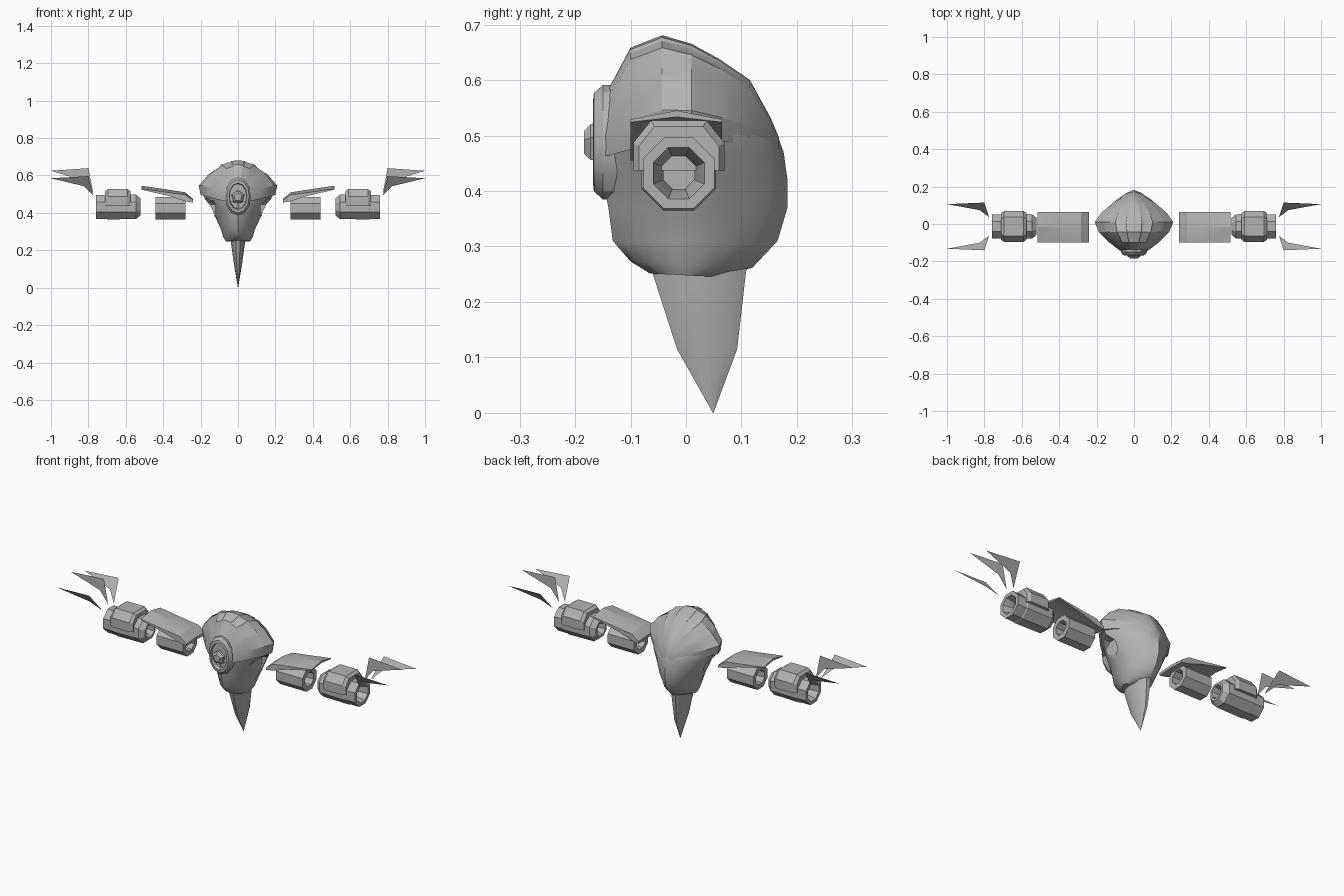
import bpy, bmesh, math

if "Cube" in bpy.data.objects:
    bpy.data.objects.remove(bpy.data.objects["Cube"])

grey = bpy.data.materials.new("plain grey")
grey.diffuse_color = (0.45, 0.45, 0.45, 1)
grey.use_nodes = True
grey.node_tree.nodes["Principled BSDF"].inputs["Base Color"].default_value = grey.diffuse_color
CY = -0.013   # arm axis, y


def finish(name, bm, angle=30, mirror=False):
    bmesh.ops.recalc_face_normals(bm, faces=bm.faces)
    me = bpy.data.meshes.new(name)
    bm.to_mesh(me)
    bm.free()
    me.materials.append(grey)
    ob = bpy.data.objects.new(name, me)
    bpy.context.collection.objects.link(ob)
    if mirror:
        mod = ob.modifiers.new("mirror", 'MIRROR')
        mod.use_axis[0] = True
        mod.use_mirror_merge = False
    bpy.ops.object.select_all(action='DESELECT')
    ob.select_set(True)
    bpy.context.view_layer.objects.active = ob
    bpy.ops.object.shade_smooth_by_angle(angle=math.radians(angle))
    return ob


def loft(name, rings, angle=30, mirror=False, caps=True, closed=False):
    """Skin a list of equal-length rings of points."""
    bm = bmesh.new()
    vr = [[bm.verts.new(p) for p in r] for r in rings]
    n = len(vr[0])
    pairs = list(zip(vr, vr[1:]))
    if closed:
        pairs.append((vr[-1], vr[0]))
    for a, b in pairs:
        for i in range(n):
            j = (i + 1) % n
            bm.faces.new((a[i], a[j], b[j], b[i]))
    if caps and not closed:
        bm.faces.new(vr[0])
        bm.faces.new(vr[-1])
    return finish(name, bm, angle, mirror)


def tube(name, profile, cz, sides=8, closed=True):
    """Lathe an (x, radius) profile about the arm axis."""
    rings = []
    for x, r in profile:
        r /= math.cos(math.pi / sides)
        rings.append([(x, CY + r * math.cos((i + .5) * math.tau / sides),
                       cz + r * math.sin((i + .5) * math.tau / sides)) for i in range(sides)])
    return loft(name, rings, 30, True, closed=closed)


def oval(z, rx, yf, yb, p, n=20):
    """Superellipse ring: half width rx, front yf, back yb."""
    cy, ry = (yf + yb) / 2, (yb - yf) / 2
    pts = []
    for i in range(n):
        c, s = math.cos(i * math.tau / n), math.sin(i * math.tau / n)
        k = (abs(c) ** p + abs(s) ** p) ** (-1 / p)
        pts.append((rx * k * c, cy + ry * k * s, z + (0.05 * -(cy + ry * k * s) if z < .3 else 0)))
    return pts


# Lower body: tapering cup
body = loft("lower_body", [oval(*r, 1.5) for r in (
    (.248, .065, -.065, .065), (.268, .078, -.10, .12), (.31, .09, -.132, .165),
    (.37, .118, -.14, .183), (.42, .145, -.15, .183), (.47, .175, -.158, .176),
    (.50, .19, -.158, .165), (.53, .195, -.15, .145))], 35)

# Octagonal shoulder sockets cut into the sides
cutter = tube("socket_cutter", [(.12, .05), (.30, .05)], .425, closed=False)
cutter.hide_render = True
cutter.hide_viewport = True
cut = body.modifiers.new("sockets", 'BOOLEAN')
cut.operation = 'DIFFERENCE'
cut.object = cutter

# Helmet: stepped panels running front to back
half = [(.95, 0), (1, .3), (.80, .59), (.765, .65), (.51, .84), (.475, .90), (.23, .965), (.20, 1.0)]
section = half + [(0, 1.02)] + [(-u, v) for u, v in reversed(half)]
stations = [(-.16, .045, .55, .46), (-.135, .085, .59, .465), (-.10, .13, .655, .475),
            (-.043, .188, .677, .49), (.01, .21, .662, .495), (.06, .175, .635, .49),
            (.115, .11, .598, .482), (.153, .05, .53, .478), (.168, .02, .495, .475)]
loft("helmet", [[(u * w, y, b + v * (t - b)) for u, v in section]
                for y, w, t, b in stations], 28)

# Central eye: oval stepped ring with a raised pupil
loft("eye", [[(.07 * s * math.cos(i * math.tau / 12), y, .488 + .103 * s * math.sin(i * math.tau / 12))
              for i in range(12)]
             for s, y in ((1, -.10), (1, -.15), (.86, -.166), (.70, -.168), (.64, -.15), (.5, -.15))])
loft("pupil", [[(r * math.sin(i * math.tau / 5), y, .485 + r * math.cos(i * math.tau / 5))
                for i in range(5)]
               for r, y in ((.038, -.145), (.036, -.172), (.022, -.184))], 20)

# Lower spike
loft("spike", [[(rx * math.cos(i * math.tau / 10), cy + ry * math.sin(i * math.tau / 10), z)
                for i in range(10)]
               for z, rx, cy, ry in ((.29, .042, .022, .097), (.25, .039, .024, .088),
                                     (.115, .02, .038, .057), (0, .0005, .049, .0005))], 35)

# Upper arms: hollow octagonal tubes
tube("upper_arm", [(.28, .06), (.44, .06), (.44, .036), (.28, .036)], .425)

# Forearms: hollow with a chamfered inner end
tube("forearm", [(.52, .045), (.545, .065), (.70, .067), (.705, .064), (.76, .064),
                 (.76, .046), (.70, .028), (.55, .028), (.52, .034)], .432)

# Forearm covers: chamfered saddle over the top
saddle = [(-.082, .437), (-.082, .487), (-.05, .527), (.05, .527), (.082, .487), (.082, .437)]
loft("forearm_cover", [[(x, CY + y * k, .437 + (z - .437) * k) for y, z in saddle]
                       for x, k in ((.575, .88), (.59, 1), (.695, 1), (.71, .88))], 20, True)

# Shoulder plates: shallow roof, turned down at the inner end
loft("shoulder_plate", [[(x, -.10, e), (x, -.017, t), (x, .065, e),
                         (x, .065, b), (x, -.017, b + (t - e) * .6), (x, -.10, b)]
                        for x, t, e, b in ((.24, .474, .468, .455), (.283, .51, .497, .462),
                                           (.36, .522, .507, .488), (.515, .545, .529, .524))], 20, True)

# Finger blades: three thin fins fanned around each arm axis
for label, deg in (("front", -37), ("middle", 0), ("back", 37)):
    a = math.radians(deg)
    bm = bmesh.new()
    bm.faces.new([bm.verts.new((x, CY + r * math.sin(a), .427 + r * math.cos(a)))
                  for x, r in ((.775, .083), (.80, .212), (1.0, .198), (.825, .145))])
    finish(label + "_finger", bm, 30, True)
